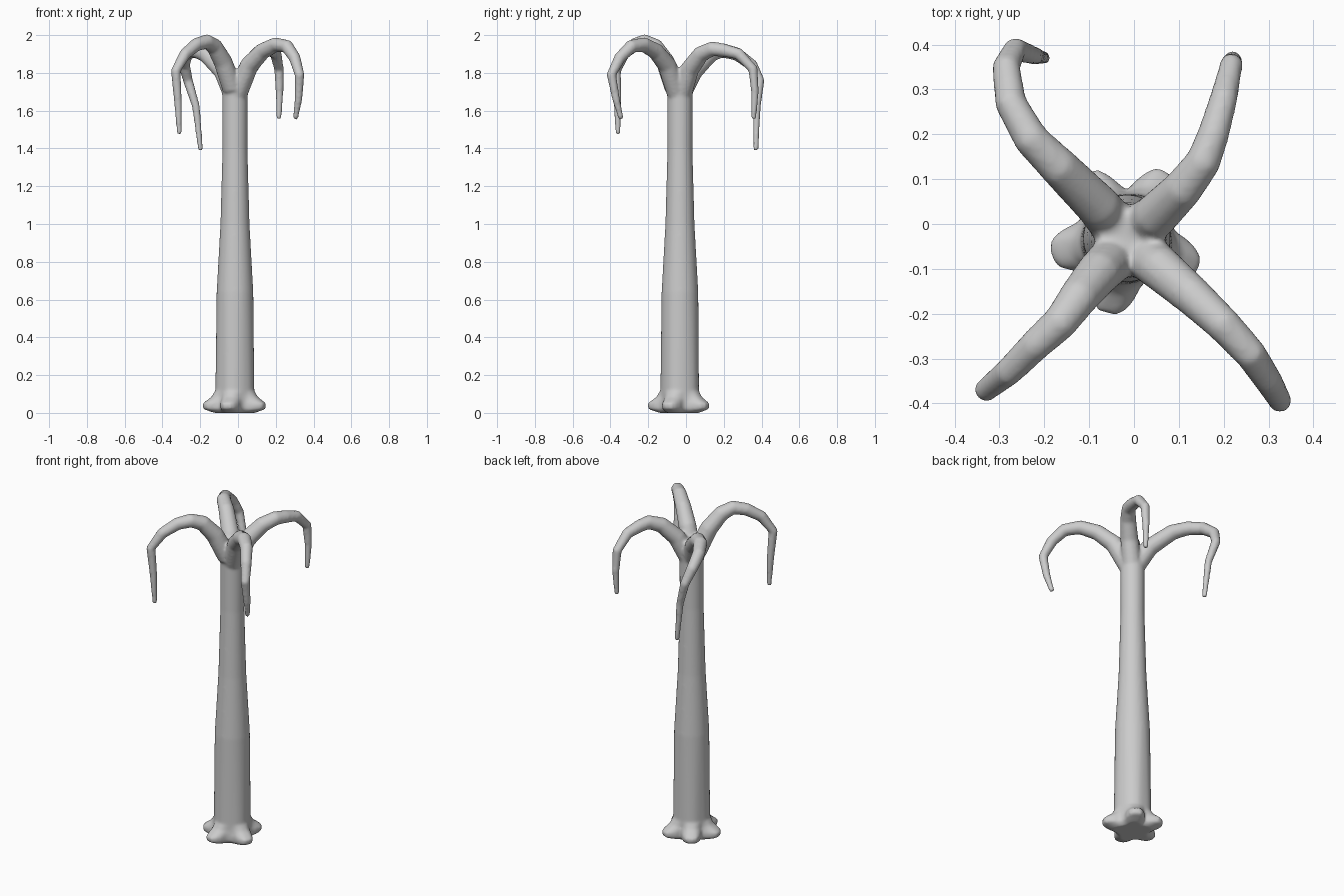
import bpy, bmesh, math
from mathutils import Vector

if "Cube" in bpy.data.objects:
    bpy.data.objects.remove(bpy.data.objects["Cube"])

bm = bmesh.new()


def loft(rings):
    """Join rings of points into a closed tube with capped ends."""
    loops = [[bm.verts.new(p) for p in ring] for ring in rings]
    n = len(loops[0])
    for a, b in zip(loops, loops[1:]):
        for i in range(n):
            j = (i + 1) % n
            bm.faces.new((a[i], a[j], b[j], b[i]))
    bm.faces.new(loops[0][::-1])
    bm.faces.new(loops[-1])


def branch(path, radii, sides=12):
    """Tapered limb following a path."""
    pts = [Vector(p) for p in path]
    side = (pts[-2] - pts[0]).cross(Vector((0, 0, 1))).normalized()
    rings = []
    for i, p in enumerate(pts):
        t = (pts[min(i + 1, len(pts) - 1)] - pts[max(i - 1, 0)]).normalized()
        u = (side - t * side.dot(t)).normalized()
        v = t.cross(u)
        # radius sampled evenly along the limb
        f = i / (len(pts) - 1) * (len(radii) - 1)
        k = min(int(f), len(radii) - 2)
        r = radii[k] + (radii[k + 1] - radii[k]) * (f - k)
        rings.append([p + r * (u * math.cos(a) + v * math.sin(a))
                      for a in (2 * math.pi * s / sides for s in range(sides))])
    loft(rings)


# Trunk with five root lobes: (z, radius, lobe length)
ROOTS = (191, 256, 337, 58, 124)
PROFILE = ((0.0, 0.085, 0.025), (0.02, 0.105, 0.065), (0.05, 0.105, 0.068),
           (0.085, 0.101, 0.025), (0.12, 0.1, 0.004), (0.64, 0.097, 0),
           (1.0, 0.077, 0), (1.4, 0.066, 0), (1.68, 0.067, 0),
           (1.76, 0.072, 0), (1.81, 0.06, 0))
SIDES = 48
rings = []
for z, r, lobe in PROFILE:
    ring = []
    for s in range(SIDES):
        deg = 360 * s / SIDES
        gap = min(abs((deg - a + 180) % 360 - 180) for a in ROOTS)
        rr = r + lobe * min(1, 1.4 * max(0, 1 - gap / 32))
        a = math.radians(deg)
        ring.append((-0.016 + rr * math.cos(a), -0.032 + rr * math.sin(a), z))
    rings.append(ring)
loft(rings)

# Four drooping branches
RADII = (0.055, 0.05, 0.043, 0.038, 0.034, 0.028, 0.022, 0.014)
branch([(-0.03, -0.02, 1.70), (-0.08, 0.04, 1.81), (-0.17, 0.13, 1.90),
        (-0.23, 0.19, 1.92), (-0.275, 0.27, 1.90), (-0.285, 0.35, 1.84),
        (-0.265, 0.39, 1.76), (-0.222, 0.375, 1.62), (-0.198, 0.37, 1.39)], RADII)
branch([(-0.03, -0.06, 1.72), (-0.08, -0.11, 1.86), (-0.125, -0.165, 1.94),
        (-0.165, -0.22, 1.966), (-0.22, -0.27, 1.95), (-0.28, -0.33, 1.90),
        (-0.33, -0.37, 1.81), (-0.317, -0.362, 1.64), (-0.31, -0.36, 1.475)], RADII)
branch([(0, -0.05, 1.70), (0.06, -0.1, 1.84), (0.13, -0.16, 1.915),
        (0.20, -0.225, 1.95), (0.26, -0.29, 1.94), (0.30, -0.35, 1.88),
        (0.326, -0.395, 1.79), (0.32, -0.37, 1.66), (0.304, -0.343, 1.555)], RADII)
branch([(0, -0.02, 1.70), (0.05, 0.02, 1.82), (0.11, 0.08, 1.90),
        (0.155, 0.14, 1.928), (0.177, 0.2, 1.92), (0.20, 0.28, 1.90),
        (0.217, 0.355, 1.82), (0.22, 0.365, 1.7), (0.216, 0.358, 1.555)], RADII)

bmesh.ops.recalc_face_normals(bm, faces=bm.faces)
mesh = bpy.data.meshes.new("trunk_and_branches")
bm.to_mesh(mesh)
bm.free()
tree = bpy.data.objects.new("trunk_and_branches", mesh)
bpy.context.collection.objects.link(tree)

# Fuse the limbs into one skin and soften the joints
fuse = tree.modifiers.new("fuse", 'REMESH')
fuse.mode = 'VOXEL'
fuse.voxel_size = 0.008
fuse.use_smooth_shade = True
soften = tree.modifiers.new("soften", 'SMOOTH')
soften.factor = 0.5
soften.iterations = 8
